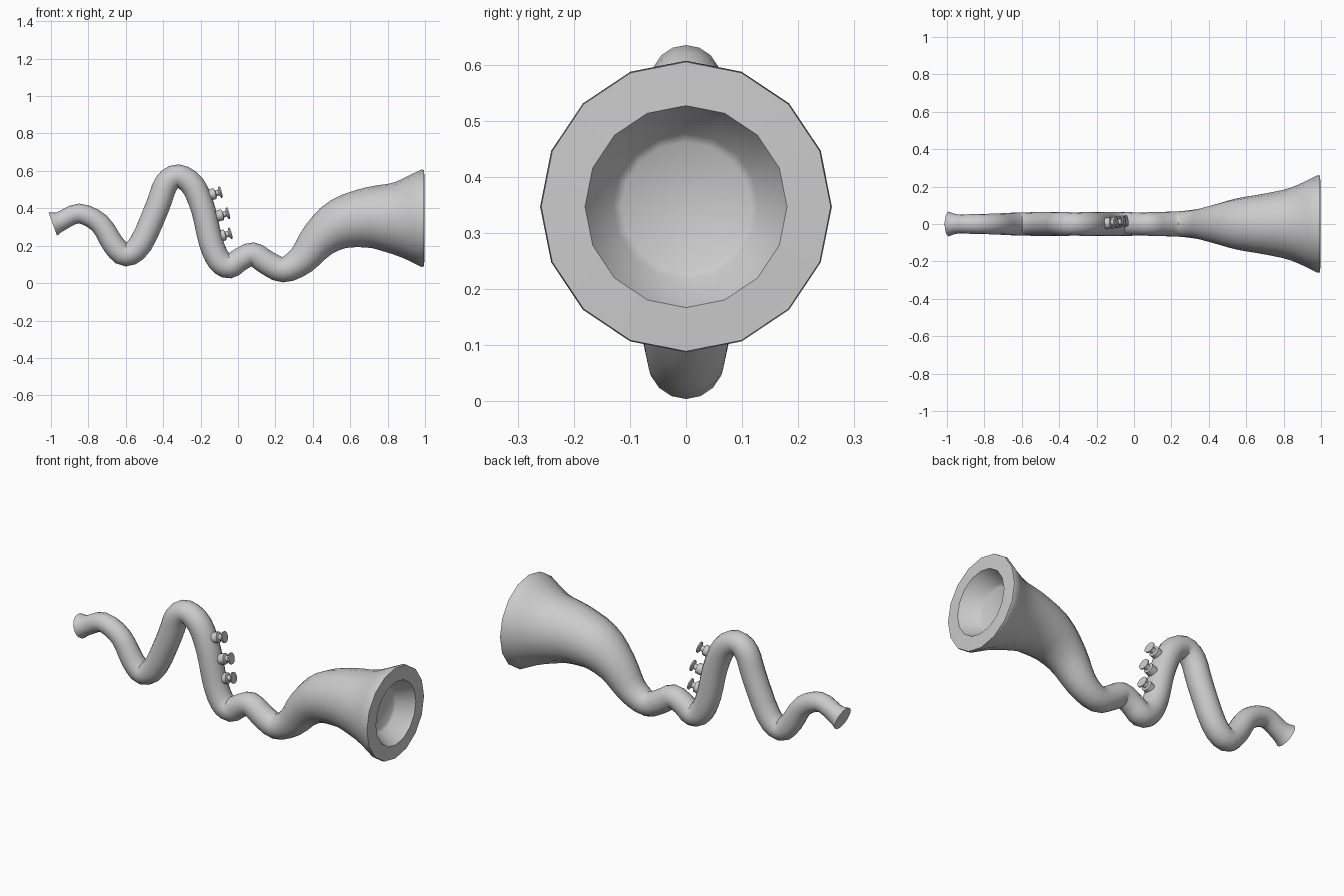
import bpy, bmesh, math
from mathutils import Vector

if "Cube" in bpy.data.objects:
    bpy.data.objects.remove(bpy.data.objects["Cube"])

SIDES = 16

# Centreline of the horn in the XZ plane: (x, z, radius)
PATH = [(-0.99, 0.315, 0.066), (-0.945, 0.332, 0.052), (-0.85, 0.372, 0.053),
        (-0.74, 0.32, 0.056), (-0.665, 0.205, 0.06), (-0.60, 0.15, 0.061),
        (-0.52, 0.21, 0.064), (-0.43, 0.41, 0.065), (-0.385, 0.53, 0.065),
        (-0.32, 0.573, 0.062), (-0.24, 0.52, 0.065), (-0.185, 0.39, 0.065),
        (-0.145, 0.22, 0.065), (-0.10, 0.12, 0.065), (-0.045, 0.09, 0.065),
        (0.01, 0.125, 0.062), (0.08, 0.155, 0.063), (0.15, 0.112, 0.065),
        (0.24, 0.072, 0.068), (0.34, 0.122, 0.08), (0.435, 0.235, 0.105),
        (0.55, 0.317, 0.137), (0.70, 0.35, 0.163), (0.84, 0.347, 0.195),
        (0.98, 0.347, 0.26)]


def resample(points, steps):
    """Smooth curve through the points."""
    p = [Vector(q) for q in points]
    p = [2 * p[0] - p[1]] + p + [2 * p[-1] - p[-2]]
    out = []
    for a, b, c, d in zip(p, p[1:], p[2:], p[3:]):
        for k in range(steps):
            t = k / steps
            out.append(0.5 * (2 * b + (c - a) * t + (2 * a - 5 * b + 4 * c - d) * t * t
                              + (3 * b - a - 3 * c + d) * t ** 3))
    return out + [p[-2]]


def loft(name, rings, sides):
    """Skin rings given as (centre, axis, radius) and cap both ends."""
    bm = bmesh.new()
    loops = []
    for centre, axis, r in rings:
        u = Vector((0, 1, 0))
        u = (u - axis * u.dot(axis)).normalized()
        v = axis.cross(u)
        loops.append([bm.verts.new(centre + r * (math.cos(a) * u + math.sin(a) * v))
                      for a in (2 * math.pi * i / sides for i in range(sides))])
    for a, b in zip(loops, loops[1:]):
        for i in range(sides):
            j = (i + 1) % sides
            bm.faces.new((a[i], a[j], b[j], b[i]))
    bm.faces.new(loops[0][::-1])
    bm.faces.new(loops[-1])
    bmesh.ops.recalc_face_normals(bm, faces=bm.faces)
    mesh = bpy.data.meshes.new(name)
    bm.to_mesh(mesh)
    bm.free()
    obj = bpy.data.objects.new(name, mesh)
    bpy.context.collection.objects.link(obj)
    bpy.ops.object.select_all(action='DESELECT')
    obj.select_set(True)
    bpy.context.view_layer.objects.active = obj
    bpy.ops.object.shade_smooth_by_angle(angle=math.radians(35))
    return obj


# Winding tube flaring into the bell, with a bevelled rim and recessed mouth
curve = resample(PATH, 3)
rings = []
for i, q in enumerate(curve):
    t = curve[min(i + 1, len(curve) - 1)] - curve[max(i - 1, 0)]
    rings.append((Vector((q.x, 0, q.y)), Vector((t.x, 0, t.y)).normalized(), q.z))
X = Vector((1, 0, 0))
rings[-1] = (rings[-1][0], X, 0.26)
for x, r in [(0.995, 0.258), (0.998, 0.18), (0.91, 0.13), (0.90, 0.115)]:
    rings.append((Vector((x, 0, 0.347)), X, r))
loft("horn_body", rings, SIDES)

# Three valves on the falling bend: casing, stem and finger button
VALVE = [(-0.045, 0.03), (0.022, 0.03), (0.026, 0.017), (0.042, 0.015),
         (0.05, 0.031), (0.057, 0.031)]
axis = Vector((0.95, 0.12, 0.25)).normalized()
for n, (x, y, z) in enumerate([(-0.145, 0.004, 0.473), (-0.105, 0.008, 0.36),
                               (-0.092, 0.01, 0.252)]):
    base = Vector((x, y, z))
    loft(f"valve_{n + 1}", [(base + axis * d, axis, r) for d, r in VALVE], 12)
